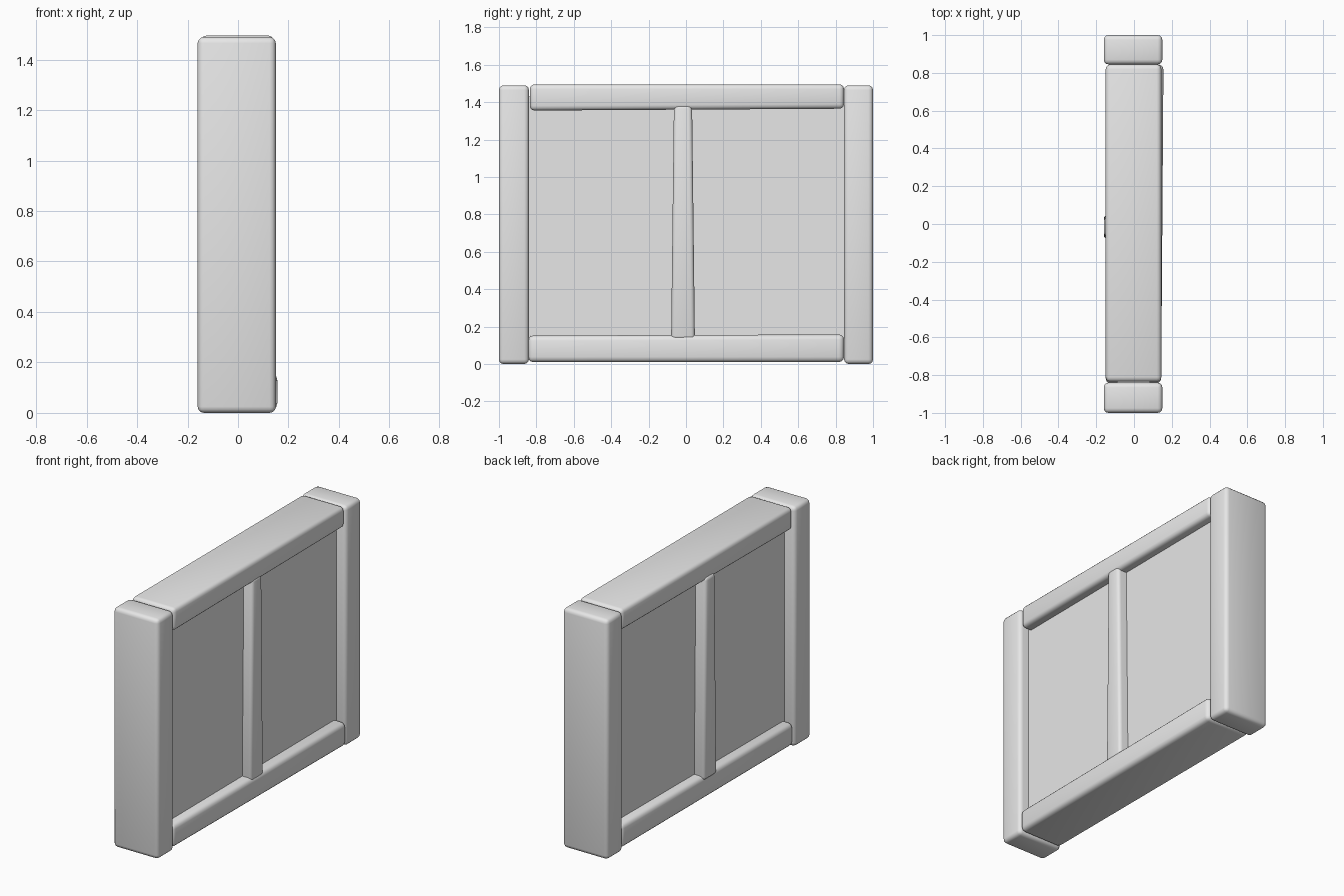
import bpy, bmesh
from mathutils import Vector

cube = bpy.data.objects.get("Cube")
if cube:
    bpy.data.objects.remove(cube, do_unlink=True)

grey = bpy.data.materials.new("plain grey")
grey.use_nodes = True
grey.diffuse_color = (0.8, 0.8, 0.8, 1)
grey.node_tree.nodes["Principled BSDF"].inputs["Base Color"].default_value = (0.8, 0.8, 0.8, 1)


def beam(name, low, high, bevel=0, adjust=None):
    """Box between two corners, optionally reshaped, with rounded edges."""
    low, high = Vector(low), Vector(high)
    mesh = bpy.data.meshes.new(name)
    bm = bmesh.new()
    bmesh.ops.create_cube(bm, size=1)
    for v in bm.verts:
        unit = v.co.copy()
        v.co = (low + high) / 2 + unit * (high - low)
        if adjust:
            v.co += Vector(adjust(unit))
    if bevel:
        bmesh.ops.bevel(bm, geom=bm.edges[:], offset=bevel, segments=3,
                        profile=0.5, affect='EDGES')
    bm.to_mesh(mesh)
    bm.free()
    obj = bpy.data.objects.new(name, mesh)
    bpy.context.collection.objects.link(obj)
    mesh.materials.append(grey)
    bpy.ops.object.select_all(action='DESELECT')
    obj.select_set(True)
    bpy.context.view_layer.objects.active = obj
    bpy.ops.object.shade_smooth_by_angle(angle=0.7)
    return obj


# End posts
beam("front_post", (-0.16, -1, 0), (0.15, -0.84, 1.49), 0.025)
beam("back_post", (-0.16, 0.845, 0), (0.15, 1, 1.49), 0.025)

# Horizontal rails, the lower one slightly skewed
beam("top_rail", (-0.15, -0.835, 1.36), (0.145, 0.845, 1.495), 0.025,
     lambda u: (0, 0, 0.01 * u.y if u.z < 0 else 0))
beam("bottom_rail", (-0.15, -0.845, 0.01), (0.15, 0.845, 0.155), 0.028,
     lambda u: (0.012 * u.y if u.x > 0 else 0, 0, 0.006 * u.y if u.z > 0 else 0))

# Middle post, narrower toward the top
beam("middle_post", (-0.16, -0.072, 0.13), (0.146, 0.04, 1.385), 0.02,
     lambda u: (0, -0.03 * u.y * u.z, 0))

# Recessed infill panel
beam("infill_panel", (-0.09, -0.9, 0.08), (0.085, 0.9, 1.43))
